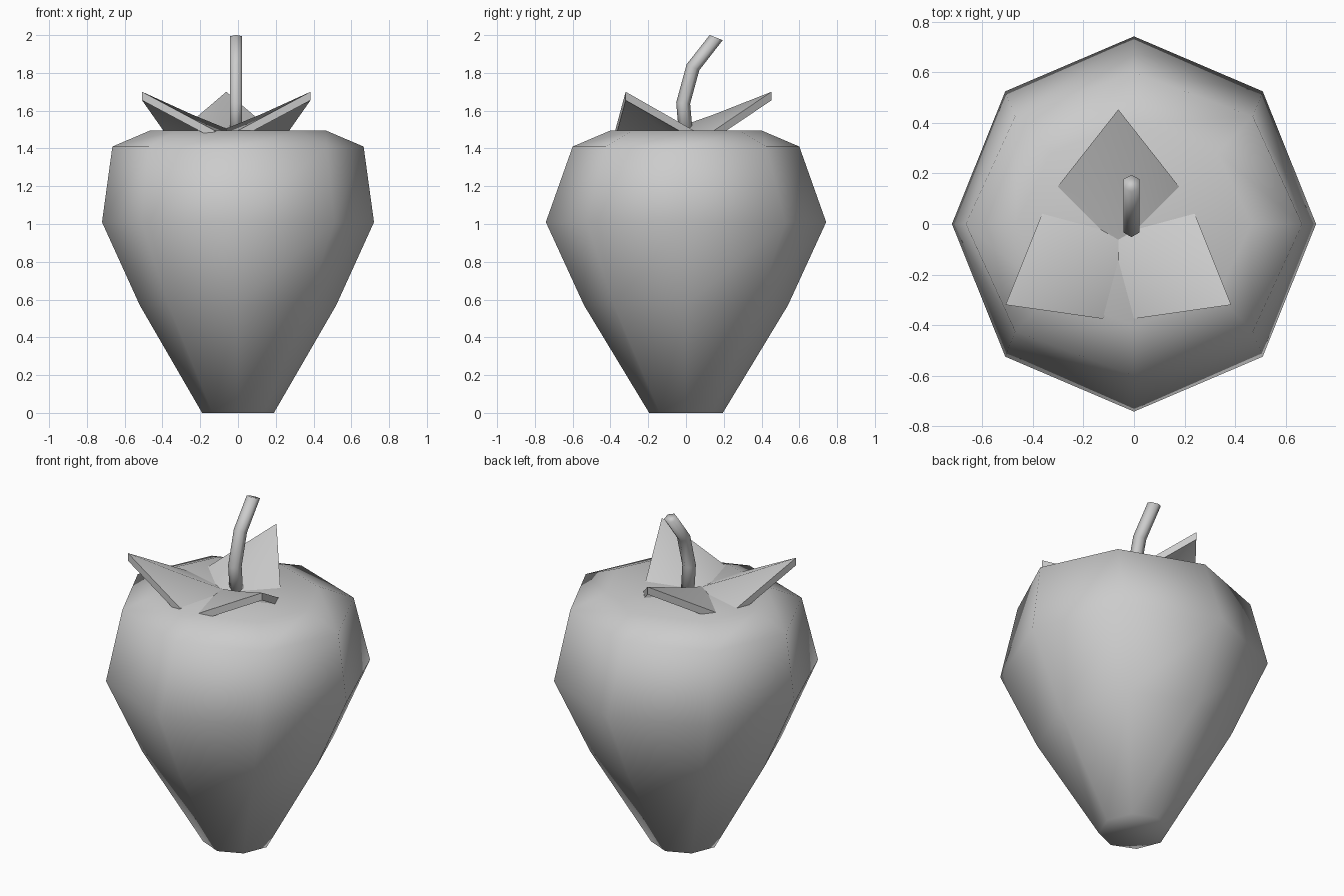
import bpy
import bmesh
from math import cos, sin, pi, radians
from mathutils import Vector, Matrix

cube = bpy.data.objects.get("Cube")
if cube:
    bpy.data.objects.remove(cube, do_unlink=True)

GREY = (0.6, 0.6, 0.6, 1)
grey = bpy.data.materials.new("plain grey")
grey.use_nodes = True
grey.diffuse_color = GREY
grey.node_tree.nodes["Principled BSDF"].inputs["Base Color"].default_value = GREY


def finish(name, bm):
    """Turn a bmesh into a smooth shaded object."""
    bmesh.ops.recalc_face_normals(bm, faces=bm.faces)
    for face in bm.faces:
        face.smooth = True
    mesh = bpy.data.meshes.new(name)
    bm.to_mesh(mesh)
    bm.free()
    mesh.materials.append(grey)
    obj = bpy.data.objects.new(name, mesh)
    bpy.context.collection.objects.link(obj)
    return obj


def loft(name, rings, sides):
    """Skin elliptical rings given as (centre, x radius, y radius, tilt about x)."""
    bm = bmesh.new()
    loops = []
    for centre, rx, ry, tilt in rings:
        turn = Matrix.Rotation(radians(tilt), 3, 'X')
        angles = [pi / 2 + 2 * pi * i / sides for i in range(sides)]
        loops.append([bm.verts.new(Vector(centre) + turn @ Vector((rx * cos(a), ry * sin(a), 0)))
                      for a in angles])
    for low, high in zip(loops, loops[1:]):
        for i in range(sides):
            j = (i + 1) % sides
            bm.faces.new((low[i], low[j], high[j], high[i]))
    bm.faces.new(loops[0])
    bm.faces.new(loops[-1])
    return finish(name, bm)


# Fruit body: eight-sided, widest in the middle, flat on top
profile = [(0, 0.19, 0.195), (0.57, 0.52, 0.54), (1.01, 0.72, 0.742),
           (1.41, 0.665, 0.6), (1.495, 0.465, 0.4)]
loft("fruit_body", [((0, 0, z), rx, ry, 0) for z, rx, ry in profile], 8)

# Bent six-sided stem
path = [(0.0, 1.47, 5), (-0.015, 1.64, -5), (0.037, 1.83, -25), (0.16, 1.987, -22)]
loft("stem", [((-0.01, y, z), 0.037, 0.037, tilt) for y, z, tilt in path], 6)


# Three arched leaves: a raised midrib with a drooping corner on each side
def leaf(name, angle):
    bm = bmesh.new()
    # (distance along leaf, sideways, height)
    base, middle, tip = (-0.1, 0, 1.47), (0.21, 0, 1.58), (0.515, 0, 1.70)
    outline = [(base, (-0.1, s * 0.13, 1.44), (0.21, s * 0.24, 1.495), middle) for s in (1, -1)]
    outline += [(middle, (0.21, s * 0.24, 1.495), tip) for s in (1, -1)]
    for points in outline:
        bm.faces.new([bm.verts.new(p) for p in points])
    bmesh.ops.remove_doubles(bm, verts=bm.verts, dist=0.001)
    # Give the blade its thickness
    top = bm.faces[:]
    lower = bmesh.ops.extrude_face_region(bm, geom=top, use_keep_orig=True)["geom"]
    for v in lower:
        if isinstance(v, bmesh.types.BMVert):
            v.co.z -= 0.045
    place = Matrix.Translation((-0.062, -0.062, 0)) @ Matrix.Rotation(radians(angle), 4, 'Z')
    bm.transform(place)
    obj = finish(name, bm)
    bpy.ops.object.select_all(action='DESELECT')
    obj.select_set(True)
    bpy.context.view_layer.objects.active = obj
    bpy.ops.object.shade_smooth_by_angle(angle=radians(50))


for name, angle in (("back_leaf", 90), ("right_leaf", 210), ("left_leaf", 330)):
    leaf(name, angle)
